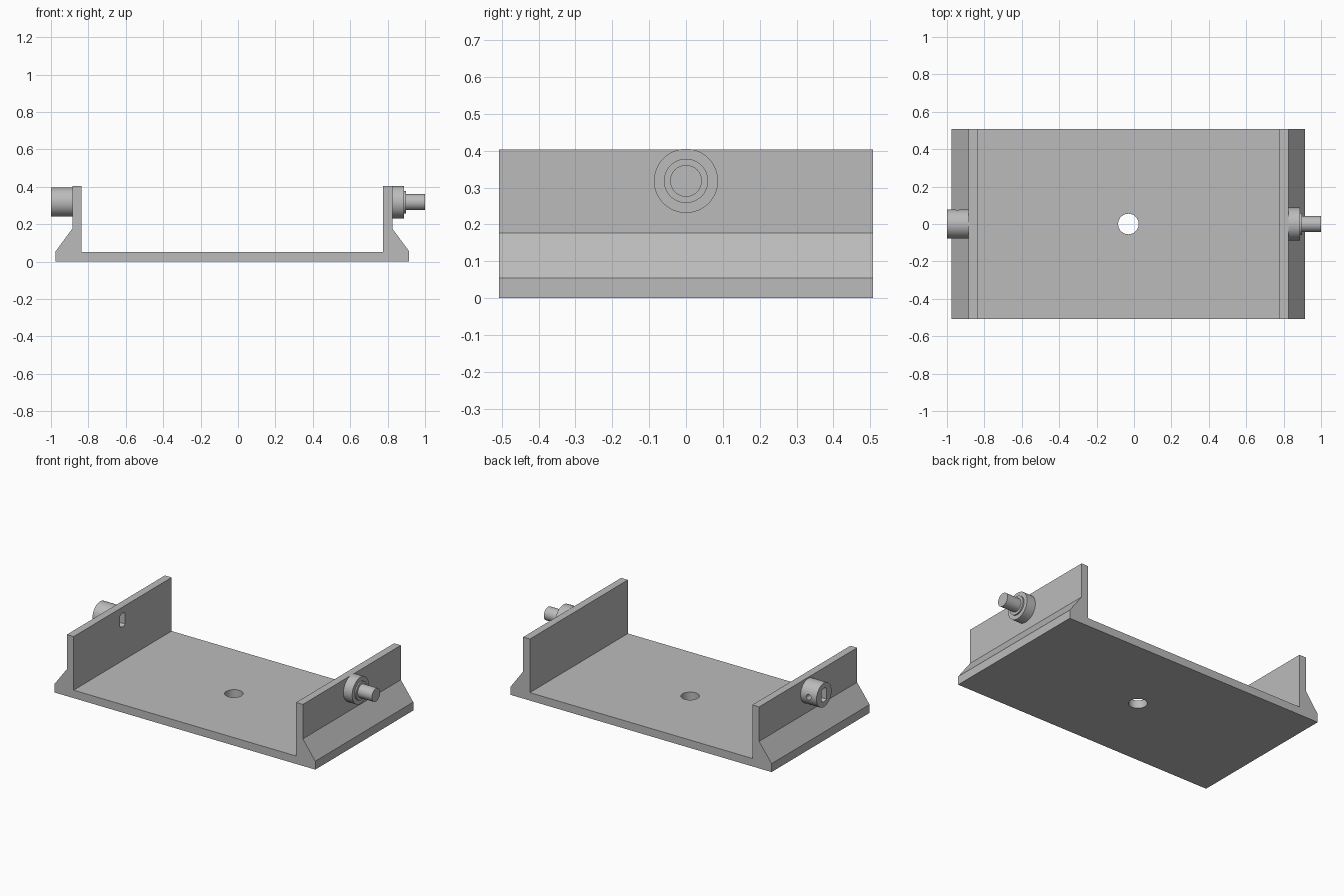
import bpy
import bmesh
import math
from mathutils import Matrix

if "Cube" in bpy.data.objects:
    bpy.data.objects.remove(bpy.data.objects["Cube"], do_unlink=True)

GREY = (0.5, 0.5, 0.5, 1)
grey = bpy.data.materials.new("plain grey")
grey.use_nodes = True
grey.diffuse_color = GREY
grey.node_tree.nodes["Principled BSDF"].inputs["Base Color"].default_value = GREY

AXLE_Z = 0.318
HALF_DEPTH = 0.507
MID_X = -0.03


def extrude(name, outline, vector):
    """Solid made by sweeping a closed outline of 3D points along a vector."""
    bm = bmesh.new()
    face = bm.faces.new([bm.verts.new(p) for p in outline])
    swept = bmesh.ops.extrude_face_region(bm, geom=[face])["geom"]
    bmesh.ops.translate(bm, vec=vector,
                        verts=[v for v in swept if isinstance(v, bmesh.types.BMVert)])
    bmesh.ops.recalc_face_normals(bm, faces=bm.faces)
    mesh = bpy.data.meshes.new(name)
    bm.to_mesh(mesh)
    bm.free()
    mesh.materials.append(grey)
    obj = bpy.data.objects.new(name, mesh)
    bpy.context.collection.objects.link(obj)
    return obj


def disc(name, radius, start, end, axis="X", center=(0, 0, 0), sides=48):
    """Cylinder along an axis between two offsets from its center."""
    turn = {"X": Matrix.Rotation(math.pi / 2, 3, "Y"),
            "Y": Matrix.Rotation(-math.pi / 2, 3, "X"),
            "Z": Matrix.Identity(3)}[axis]
    base = Matrix.Translation(center) @ turn.to_4x4()
    ring = [math.tau * i / sides for i in range(sides)]
    outline = [base @ Matrix.Translation((radius * math.cos(a), radius * math.sin(a), start))
               for a in ring]
    return extrude(name, [m.translation for m in outline],
                   turn.col[2] * (end - start))


def activate(obj):
    bpy.ops.object.select_all(action="DESELECT")
    obj.select_set(True)
    bpy.context.view_layer.objects.active = obj


def cut(obj, cutter):
    activate(obj)
    mod = obj.modifiers.new("cut", "BOOLEAN")
    mod.operation = "DIFFERENCE"
    mod.solver = "EXACT"
    mod.object = cutter
    bpy.ops.object.modifier_apply(modifier=mod.name)


# Tray: half profile mirrored about its middle, swept front to back
half = [(0.945, 0), (0.945, 0.055), (0.855, 0.177), (0.855, 0.403),
        (0.806, 0.403), (0.806, 0.052)]
profile = half + [(-x, z) for x, z in reversed(half)]
tray = extrude("tray", [(x + MID_X, -HALF_DEPTH, z) for x, z in profile],
               (0, 2 * HALF_DEPTH, 0))

# Hub on the right wall
hub = disc("drive_hub", 0.078, -1.0, -0.885, center=(0, 0, AXLE_Z))

# Cutters: floor hole, set screw hole and a keyed bore with two flats
floor_hole = disc("floor_hole_cutter", 0.055, -0.1, 0.2, "Z", (MID_X, 0, 0))
screw_hole = disc("screw_hole_cutter", 0.018, 0, 0.2, "Y", (-0.943, 0, AXLE_Z), 24)
limit = math.acos(0.025 / 0.044)
arc = [limit + (math.pi - 2 * limit) * i / 12 for i in range(13)]
arc += [a + math.pi for a in arc]
bore = extrude("bore_cutter",
               [(-1.1, 0.044 * math.cos(a), AXLE_Z + 0.044 * math.sin(a)) for a in arc],
               (0.4, 0, 0))
cut(tray, floor_hole)
cut(tray, bore)
cut(hub, bore)
cut(hub, screw_hole)
for cutter in (floor_hole, screw_hole, bore):
    bpy.data.objects.remove(cutter, do_unlink=True)

# Stepped pivot on the left wall
parts = [tray, hub]
for name, radius, start, end in (("pivot_collar", 0.087, 0.825, 0.888),
                                 ("pivot_shoulder", 0.06, 0.888, 0.897),
                                 ("pivot_pin", 0.043, 0.897, 1.0)):
    parts.append(disc(name, radius, start, end, center=(0, 0, AXLE_Z)))

for part in parts:
    activate(part)
    bpy.ops.object.shade_smooth_by_angle(angle=math.radians(30))
